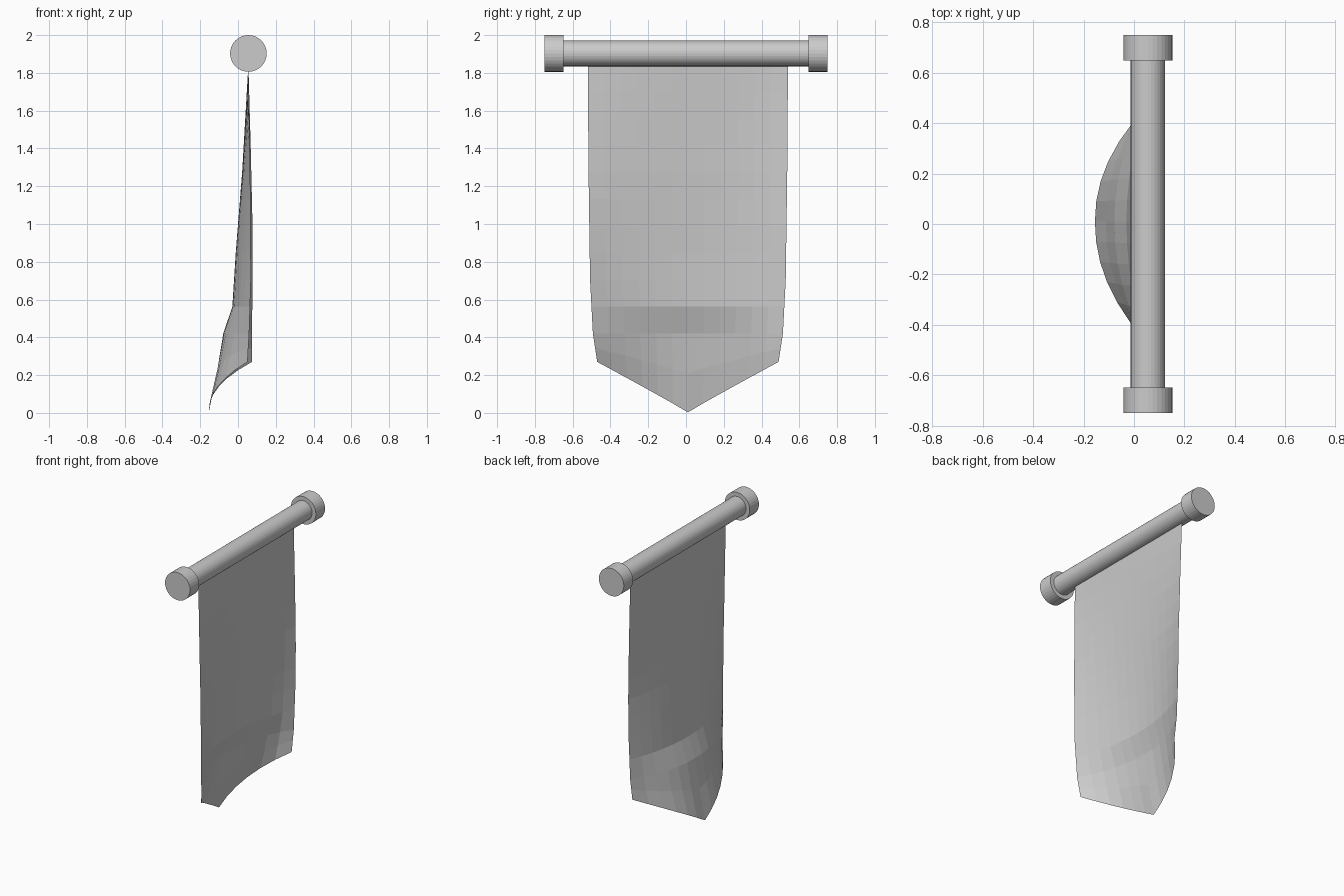
import bpy, math

if "Cube" in bpy.data.objects:
    bpy.data.objects.remove(bpy.data.objects["Cube"])

ROD_X, ROD_Z = 0.055, 1.903


def cylinder_y(name, radius, y0, y1):
    bpy.ops.mesh.primitive_cylinder_add(
        vertices=32, radius=radius, depth=y1 - y0,
        location=(ROD_X, (y0 + y1) / 2, ROD_Z), rotation=(math.pi / 2, 0, 0))
    bpy.context.object.name = name


def interp(points, t):
    for (a, fa), (b, fb) in zip(points, points[1:]):
        if t <= b:
            return fa + (fb - fa) * (t - a) / (b - a)
    return points[-1][1]


# Hanging rod with end caps
cylinder_y("rod", 0.068, -0.66, 0.66)
cylinder_y("end_cap_front", 0.097, -0.75, -0.648)
cylinder_y("end_cap_back", 0.097, 0.648, 0.75)

# Banner drape: row parameter 0 (top) to 12 (pointed hem)
ROWS, COLS = 12, 12
center_x = [(0, 0.055), (4, 0.022), (7, -0.012), (9, -0.03), (10, -0.078), (11, -0.112), (12, -0.155)]
near_x = [(0, 0.055), (5, 0.066), (8, 0.068), (12, 0.05)]
far_x = [(0, 0.055), (3, 0.067), (6, 0.077), (12, 0.074)]
half_width = [(0, 0.53), (4, 0.526), (8, 0.518), (10, 0.503), (12, 0.48)]

verts, faces = [], []
for r in range(ROWS + 1):
    for c in range(COLS + 1):
        u = 2 * c / COLS - 1
        s = abs(u)
        hem = 0.003 + 0.267 * s ** 0.97
        z = 1.845 - 0.1425 * r if r <= 10 else 0.42 + (hem - 0.42) * (r - 10) / 2
        edge = interp(near_x if u < 0 else far_x, r)
        x = edge + (interp(center_x, r) - edge) * (1 - s ** 2.1)
        y = 0.01 + u * interp(half_width, r)
        verts.append((x, y, z))
for r in range(ROWS):
    for c in range(COLS):
        i = r * (COLS + 1) + c
        faces.append((i, i + COLS + 1, i + COLS + 2, i + 1))

mesh = bpy.data.meshes.new("banner_cloth")
mesh.from_pydata(verts, [], faces)
cloth = bpy.data.objects.new("banner_cloth", mesh)
bpy.context.collection.objects.link(cloth)
